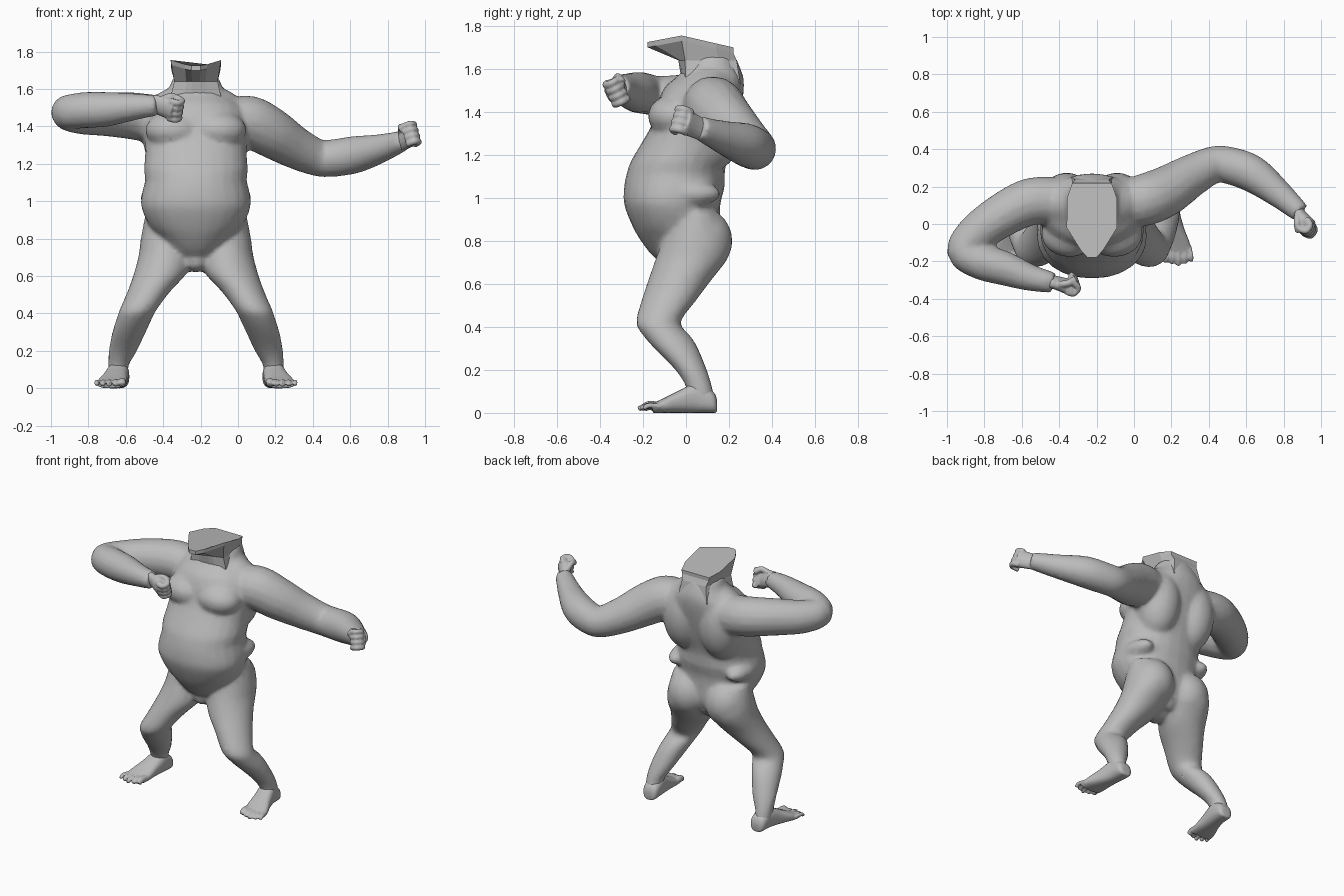
import bpy, bmesh, math
from mathutils import Vector, Matrix

cube = bpy.data.objects.get("Cube")
if cube:
    bpy.data.objects.remove(cube, do_unlink=True)

MID = -0.225                      # body centre line
X, Y, Z = Vector((1, 0, 0)), Vector((0, 1, 0)), Vector((0, 0, 1))

skin = bpy.data.materials.new("plain grey")
skin.use_nodes = True
skin.diffuse_color = (0.5, 0.5, 0.5, 1)
bsdf = skin.node_tree.nodes["Principled BSDF"]
bsdf.inputs["Base Color"].default_value = (0.5, 0.5, 0.5, 1)
bsdf.inputs["Roughness"].default_value = 0.8


def smooth_rows(rows, n=4):
    """Catmull-Rom interpolation of equal-length number tuples."""
    p = [rows[0]] + list(rows) + [rows[-1]]
    out = []
    for i in range(1, len(p) - 2):
        for k in range(n):
            t = k / n
            out.append(tuple(
                0.5 * (2 * b + (c - a) * t + (2 * a - 5 * b + 4 * c - d) * t * t
                       + (3 * b - a - 3 * c + d) * t ** 3)
                for a, b, c, d in zip(p[i - 1], p[i], p[i + 1], p[i + 2])))
    return out + [tuple(rows[-1])]


def loft(bm, stations, n=24, power=1.0):
    """Closed skin through rings given as (centre, half axis u, half axis v)."""
    rings = []
    for c, u, v in stations:
        ring = []
        for k in range(n):
            a = 2 * math.pi * k / n
            cs, sn = math.cos(a), math.sin(a)
            ring.append(bm.verts.new(c + u * math.copysign(abs(cs) ** power, cs)
                                     + v * math.copysign(abs(sn) ** power, sn)))
        rings.append(ring)
    for r0, r1 in zip(rings, rings[1:]):
        for k in range(n):
            bm.faces.new((r0[k], r0[(k + 1) % n], r1[(k + 1) % n], r1[k]))
    bm.faces.new(rings[0][::-1])
    bm.faces.new(rings[-1])


def level_loft(bm, rows, power=1.0):
    """Horizontal rings from (z, x0, x1, y0, y1)."""
    loft(bm, [(Vector(((a + b) / 2, (c + d) / 2, z)), X * (b - a) / 2, Y * (d - c) / 2)
              for z, a, b, c, d in smooth_rows(rows)], power=power)


def tube(bm, rows, ref=Z, flat=1.0, n=16):
    """Limb along (x, y, z, radius) points."""
    rows = smooth_rows(rows)
    pts = [Vector(r[:3]) for r in rows]
    st = []
    for i, p in enumerate(pts):
        t = (pts[min(i + 1, len(pts) - 1)] - pts[max(i - 1, 0)]).normalized()
        v = (ref - t * ref.dot(t)).normalized()
        st.append((p, t.cross(v) * rows[i][3] * flat, v * rows[i][3]))
    loft(bm, st, n)


def blob(bm, c, r):
    m = Matrix.Translation(c) @ Matrix.Diagonal((*r, 1))
    bmesh.ops.create_uvsphere(bm, u_segments=24, v_segments=16, radius=1, matrix=m)


def finish(name, bm, voxel=0, rounds=0, ratio=1):
    """Make the object and fuse its masses into one skin."""
    bmesh.ops.recalc_face_normals(bm, faces=bm.faces)
    me = bpy.data.meshes.new(name)
    bm.to_mesh(me)
    bm.free()
    me.materials.append(skin)
    ob = bpy.data.objects.new(name, me)
    bpy.context.collection.objects.link(ob)
    if voxel:
        m = ob.modifiers.new("fuse", 'REMESH')
        m.mode, m.voxel_size, m.use_smooth_shade = 'VOXEL', voxel, True
        m = ob.modifiers.new("soften", 'SMOOTH')
        m.factor, m.iterations = 0.5, rounds
        ob.modifiers.new("simplify", 'DECIMATE').ratio = ratio
    return ob


# ---- Body: torso, belly, legs and arms fused together
bm = bmesh.new()
torso = [(0.66, .04, -.05, .08), (0.72, .12, -.145, .13), (0.80, .19, -.21, .16),
         (0.87, .25, -.25, .16), (0.97, .292, -.288, .16), (1.05, .287, -.288, .18),
         (1.11, .272, -.277, .18), (1.17, .278, -.257, .19), (1.25, .272, -.21, .215),
         (1.35, .275, -.155, .24), (1.45, .27, -.13, .262), (1.52, .235, -.095, .27),
         (1.57, .175, -.035, .265), (1.62, .138, .0, .245), (1.66, .125, .02, .23)]
level_loft(bm, [(z, MID - w, MID + w, f, b) for z, w, f, b in torso], 0.93)
blob(bm, (MID, -.04, .68), (.065, .085, .06))

leg = [(.93, .06, .27, -.06, .14), (.80, .03, .295, -.11, .20), (.72, .015, .305, -.14, .195),
       (.62, .045, .33, -.175, .12), (.52, .135, .365, -.208, .045), (.42, .21, .408, -.232, -.025),
       (.36, .24, .428, -.2, .02), (.30, .268, .447, -.147, .056), (.20, .315, .466, -.05, .097),
       (.12, .36, .47, .0, .122), (.05, .36, .47, .01, .135)]
for s in (-1, 1):
    rows = []
    for z, a, b, f, k in leg:
        xs = sorted((MID + s * a, MID + s * b))
        rows.append((z, *xs, f, k))
    level_loft(bm, rows)
    blob(bm, (MID + s * .12, -.055, 1.38), (.15, .122, .1))      # chest
    blob(bm, (MID + s * .135, .11, 1.36), (.15, .165, .24))      # upper back
    blob(bm, (MID + s * .14, .07, .80), (.142, .146, .155))      # buttock
    blob(bm, (MID + s * .22, .02, 1.02), (.075, .14, .06))       # waist roll

# raised right arm bent across the chest, left arm held out to the side
tube(bm, [(-.40, .12, 1.43, .13), (-.55, .12, 1.455, .127), (-.7, .05, 1.465, .118),
          (-.84, -.05, 1.465, .107), (-.908, -.145, 1.475, .094), (-.82, -.2, 1.487, .097),
          (-.7, -.235, 1.492, .093), (-.56, -.285, 1.505, .073), (-.43, -.315, 1.513, .055)])
tube(bm, [(-.04, .11, 1.42, .13), (.06, .13, 1.425, .14), (.17, .175, 1.37, .135),
          (.30, .255, 1.29, .115), (.42, .315, 1.235, .1), (.50, .315, 1.23, .1),
          (.63, .27, 1.25, .1), (.77, .165, 1.285, .076), (.89, .06, 1.327, .054)])
finish("body", bm, .014, 5, .3)

# ---- Head stump: faceted jaw cut off flat
bm = bmesh.new()
outline = [(-.105, .22), (-.133, .14), (-.135, -.02), (-.06, -.14), (-.025, -.178)]
outline = [(-x, y) for x, y in outline] + outline[::-1]


def top_z(y):
    return 1.755 - (.23 * (y + .02) if y > -.02 else .19 * (-.02 - y))


rings = [[(x, y, top_z(y)) for x, y in outline],
         [(x * .97, y, top_z(y) - .025) for x, y in outline],
         [(x * .86, y * 1.07 if y > 0 else y * .2, 1.64) for x, y in outline],
         [(x * 1.05, y * 1.15 if y > 0 else y * .1, 1.53) for x, y in outline]]
rings = [[bm.verts.new((MID + x, y, z)) for x, y, z in r] for r in rings]
n = len(outline)
for r0, r1 in zip(rings, rings[1:]):
    for k in range(n):
        bm.faces.new((r0[k], r0[(k + 1) % n], r1[(k + 1) % n], r1[k]))
bm.faces.new(rings[0])
bm.faces.new(rings[-1])
finish("neck_and_jaw", bm)


# ---- Fists: palm, four curled fingers and a thumb
def fist(name, wrist, f, a, side):
    bm = bmesh.new()
    w, f = Vector(wrist), Vector(f).normalized()
    a = Vector(a)
    a = (a - f * a.dot(f)).normalized()
    c = f.cross(a) * side

    def path(points, r):
        return [(*(w + f * i + a * j + c * k), r) for i, j, k in points]

    palm = [(*(w + f * d + c * e), r) for d, e, r in
            ((-.03, 0, .052), (.03, .008, .056), (.095, .012, .064))]
    tube(bm, palm, a, .62)
    for i in range(4):
        o = (i - 1.5) * .033
        tube(bm, path([(.07, o, 0), (.11, o, .005), (.118, o, .045), (.075, o, .062)], .0175), a, n=10)
    tube(bm, path([(.02, .04, .02), (.055, .055, .05), (.085, .03, .075)], .019), a, n=10)
    finish(name, bm, .006, 1, .3)


fist("right_fist", (-.43, -.315, 1.513), (.85, -.35, -.3), (.1, -.4, .9), -1)
fist("left_fist", (.885, .06, 1.325), (.65, -.65, .35), (-.25, .25, .93), 1)

# ---- Feet with five toes each, turned slightly outward
for s, name in ((-1, "right_foot"), (1, "left_foot")):
    bm = bmesh.new()
    rows = [(.145, .41, .03, .06), (.125, .41, .052, .10), (.05, .415, .058, .14),
            (-.03, .43, .066, .105), (-.10, .445, .078, .07), (-.155, .453, .078, .045)]
    loft(bm, [(Vector((MID + s * d, y, t / 2)), X * w, Z * t / 2)
              for y, d, w, t in smooth_rows(rows)], power=.8)
    for i in range(5):
        r = .022 if i == 0 else .0165 - .001 * i
        d0, d1 = .39 + i * .0325, .395 + i * .034
        tip = -.222 + .012 * abs(i - 2)
        tube(bm, [(MID + s * d0, -.12, .03, r), (MID + s * d1, -.175, .034, r),
                  (MID + s * d1, tip, .018, r * .85)], n=10)
    finish(name, bm, .007, 1, .35)
